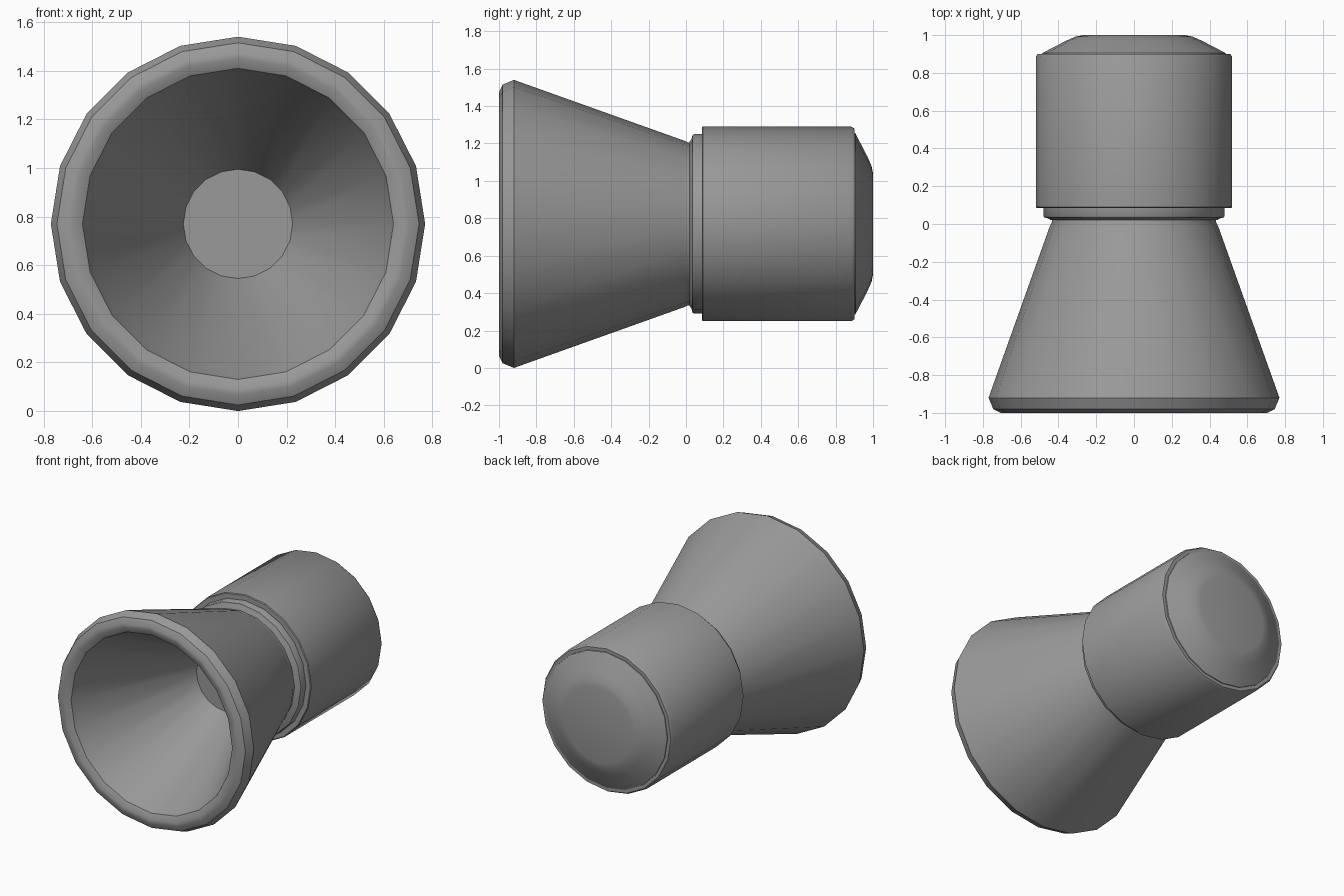
import bpy, bmesh, math

SIDES = 20
AXIS_Z = 0.77

cube = bpy.data.objects.get("Cube")
if cube:
    bpy.data.objects.remove(cube, do_unlink=True)

grey = bpy.data.materials.new("mid grey")
grey.use_nodes = True
GREY = (0.32, 0.32, 0.32, 1)
grey.diffuse_color = GREY
grey.node_tree.nodes["Principled BSDF"].inputs["Base Color"].default_value = GREY


def lathe(name, profile, angle=40):
    """Turn (y, radius) points around the lengthwise axis; open ends are capped."""
    bm = bmesh.new()
    rings = []
    for y, r in profile:
        ring = []
        for i in range(SIDES):
            a = math.tau * i / SIDES
            ring.append(bm.verts.new((r * math.cos(a), y, AXIS_Z + r * math.sin(a))))
        rings.append(ring)
    for a, b in zip(rings, rings[1:]):
        for i in range(SIDES):
            j = (i + 1) % SIDES
            bm.faces.new((a[i], a[j], b[j], b[i]))
    bm.faces.new(rings[0])
    bm.faces.new(rings[-1])
    bmesh.ops.recalc_face_normals(bm, faces=bm.faces)
    mesh = bpy.data.meshes.new(name)
    bm.to_mesh(mesh)
    bm.free()
    mesh.materials.append(grey)
    obj = bpy.data.objects.new(name, mesh)
    bpy.context.collection.objects.link(obj)
    bpy.ops.object.select_all(action="DESELECT")
    obj.select_set(True)
    bpy.context.view_layer.objects.active = obj
    bpy.ops.object.shade_smooth_by_angle(angle=math.radians(angle))
    return obj


# Flared horn: funnel floor, inner wall, rounded lip, outer wall, neck
lathe("horn", [
    (-0.15, 0.225), (-0.93, 0.62), (-0.98, 0.64), (-1.0, 0.68),
    (-1.0, 0.705), (-0.98, 0.745), (-0.92, 0.77),
    (-0.01, 0.445), (0.01, 0.435), (0.06, 0.435),
])

# Stepped collar between horn and barrel
lathe("collar", [
    (0.02, 0.44), (0.03, 0.455), (0.035, 0.475), (0.045, 0.48), (0.10, 0.48),
])

# Barrel with softened rims
lathe("barrel", [
    (0.085, 0.47), (0.085, 0.515), (0.09, 0.52),
    (0.885, 0.52), (0.9, 0.51), (0.9, 0.46),
])

# Domed end cap
lathe("end_cap", [
    (0.88, 0.49), (0.905, 0.485), (0.97, 0.36), (0.992, 0.31), (1.0, 0.27),
])
